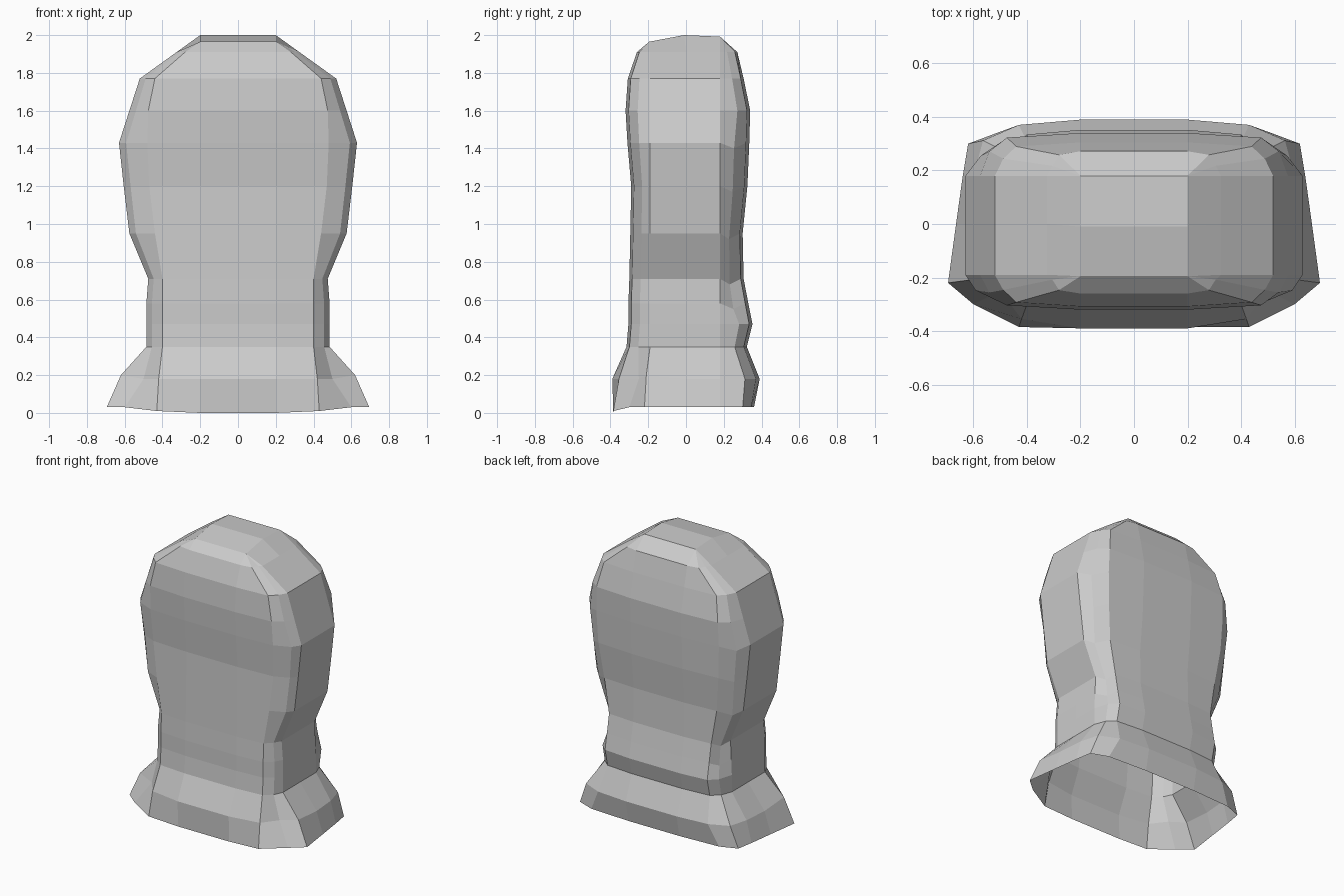
import bpy, bmesh

# Ring table: height, side half-width (front), side half-width (back), front y, back y, panel half-width
RINGS = [
    (0.03, 0.69, 0.64, -0.385, 0.360, 0.45),
    (0.18, 0.63, 0.60, -0.390, 0.390, 0.43),
    (0.35, 0.485, 0.485, -0.315, 0.322, 0.40),
    (0.47, 0.485, 0.485, -0.305, 0.352, 0.40),
    (0.58, 0.485, 0.48, -0.305, 0.330, 0.40),
    (0.71, 0.475, 0.475, -0.300, 0.305, 0.40),
    (0.95, 0.575, 0.575, -0.295, 0.300, 0.44),
    (1.20, 0.605, 0.605, -0.290, 0.325, 0.47),
    (1.43, 0.63, 0.63, -0.310, 0.335, 0.48),
    (1.60, 0.575, 0.575, -0.320, 0.340, 0.475),
    (1.77, 0.52, 0.52, -0.308, 0.305, 0.44),
    (1.91, 0.325, 0.325, -0.260, 0.272, 0.28),
]


def half_ring(i, z, w, wb, yf, yb, cx):
    """Points of the x > 0 half, running from front to back."""
    mid = 0.2
    pts = [
        (mid, yf, z), (cx, yf * 0.95, z), (w * 0.94, yf * 0.80, z),
        (w, -0.19, z), ((w + wb) / 2, 0.0, z), (wb, 0.18, z),
        (wb * 0.94, yb * 0.80, z), (cx, yb * 0.95, z), (mid, yb, z),
    ]
    # rim: front dips to the ground, corners flare
    if i == 0:
        pts[0] = (mid, yf, 0.0)
        pts[1] = (0.43, -0.385, 0.01)
        pts[2] = (0.60, -0.30, 0.03)
        pts[3] = (0.695, -0.22, 0.03)
        pts[6] = (0.62, 0.30, 0.03)
        pts[7] = (0.50, 0.345, 0.03)
    # cloth fold pinched into the front corners of the skirt
    if i == 1:
        pts[1] = (0.42, -0.355, z)
        pts[2] = (0.50, -0.25, z)
        pts[3] = (0.62, -0.21, z + 0.02)
    # seam groove down the back corners
    if 4 <= i <= 8:
        pts[6] = (wb * 0.91, yb * 0.76, z - 0.03)
    return pts


halves = [half_ring(i, *r) for i, r in enumerate(RINGS)]
# crown: the ring closes to a small rectangle
f, c, b = (0.2, -0.195, 1.965), (0.2, -0.01, 2.0), (0.2, 0.18, 1.992)
halves.append([f, f, f, f, c, b, b, b, b])

# hood: loft mirrored rings, cap the crown, leave the neck open
bm = bmesh.new()
loops = []
for half in halves:
    full = half + [(-x, y, z) for x, y, z in reversed(half)]
    loops.append([bm.verts.new(p) for p in full])
n = len(loops[0])
for lo, hi in zip(loops, loops[1:]):
    for k in range(n):
        m = (k + 1) % n
        bm.faces.new((lo[k], lo[m], hi[m], hi[k]))
top = loops[-1]
bm.faces.new((top[0], top[4], top[13], top[17]))
bm.faces.new((top[4], top[5], top[12], top[13]))
bmesh.ops.remove_doubles(bm, verts=bm.verts, dist=0.0005)
# the crown cap's back edge used other copies of the same corner; fill any gap left
holes = [e for e in bm.edges if e.is_boundary and e.verts[0].co.z > 1.5]
if holes:
    bmesh.ops.holes_fill(bm, edges=holes, sides=0)
bmesh.ops.recalc_face_normals(bm, faces=bm.faces)

mesh = bpy.data.meshes.new("fabric_hood")
bm.to_mesh(mesh)
bm.free()
hood = bpy.data.objects.new("fabric_hood", mesh)
bpy.context.collection.objects.link(hood)
